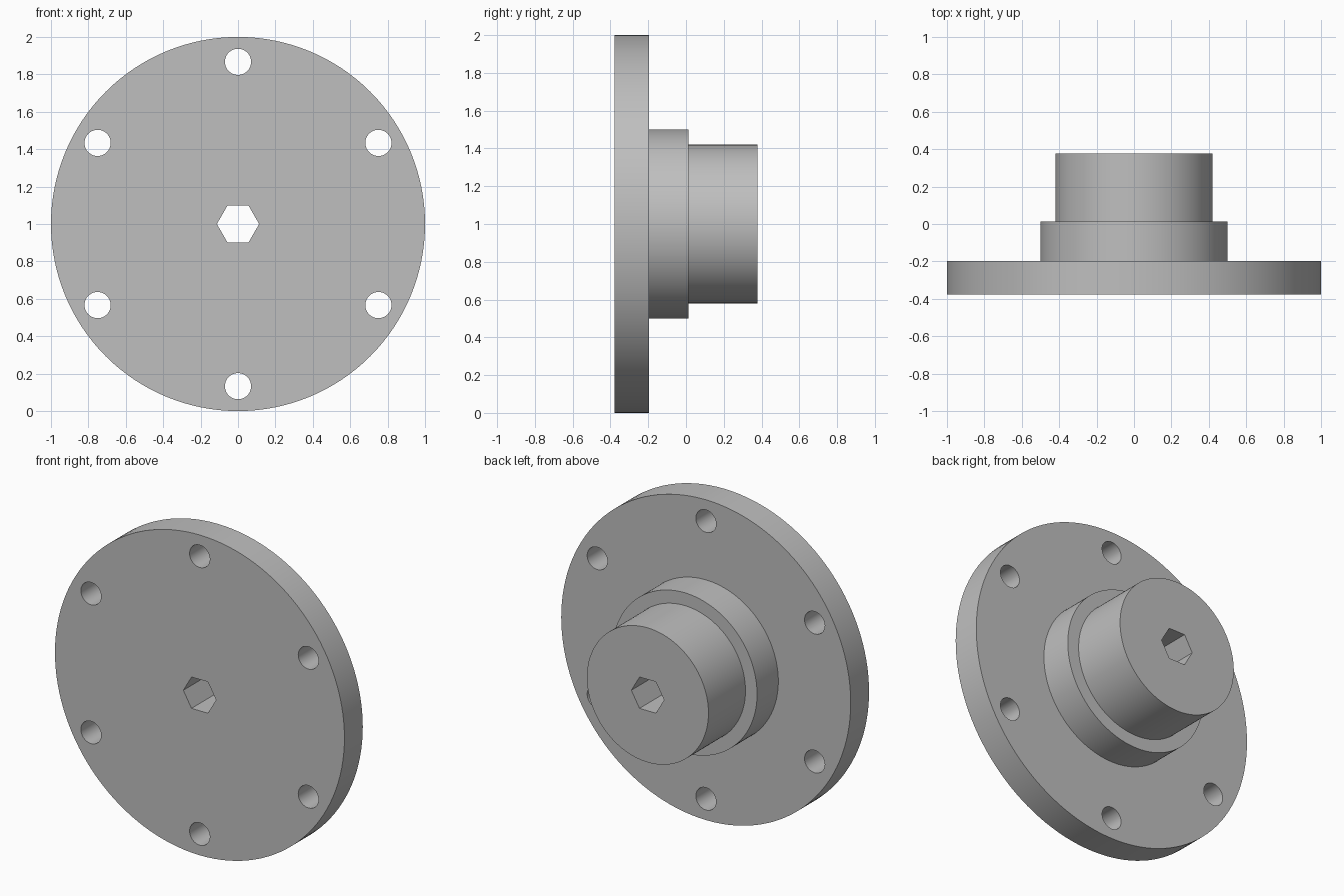
import bpy
import bmesh
from math import cos, sin, pi, radians
from mathutils import Matrix

cube = bpy.data.objects.get("Cube")
if cube:
    bpy.data.objects.remove(cube, do_unlink=True)

CENTRE_Z = 1.0
BACK = 0.378
SEGMENTS = 128

# Plain grey metal
metal = bpy.data.materials.new("grey metal")
metal.use_nodes = True
grey = (0.52, 0.52, 0.52, 1)
metal.diffuse_color = grey
metal.node_tree.nodes["Principled BSDF"].inputs["Base Color"].default_value = grey


def add_object(name, bm):
    bmesh.ops.recalc_face_normals(bm, faces=bm.faces)
    mesh = bpy.data.meshes.new(name)
    bm.to_mesh(mesh)
    bm.free()
    mesh.materials.append(metal)
    obj = bpy.data.objects.new(name, mesh)
    bpy.context.collection.objects.link(obj)
    return obj


def add_prism(bm, x, z, radius, sides):
    """Through-going prism along y, with a corner towards +x."""
    ring = [(x + radius * cos(2 * pi * i / sides), z + radius * sin(2 * pi * i / sides))
            for i in range(sides)]
    base = bm.faces.new([bm.verts.new((px, -0.6, pz)) for px, pz in ring])
    out = bmesh.ops.extrude_face_region(bm, geom=[base])
    moved = [v for v in out["geom"] if isinstance(v, bmesh.types.BMVert)]
    bmesh.ops.translate(bm, verts=moved, vec=(0, 1.2, 0))


# Stepped body: flange, collar and hub as one turned profile (radius, y)
profile = [(1.0, -BACK), (1.0, -0.197), (0.5, -0.197),
           (0.5, 0.013), (0.42, 0.013), (0.42, BACK)]
bm = bmesh.new()
rings = []
for radius, y in profile:
    rings.append([bm.verts.new((radius * cos(2 * pi * i / SEGMENTS), y,
                                CENTRE_Z + radius * sin(2 * pi * i / SEGMENTS)))
                  for i in range(SEGMENTS)])
for a, b in zip(rings, rings[1:]):
    for i in range(SEGMENTS):
        j = (i + 1) % SEGMENTS
        bm.faces.new((a[i], a[j], b[j], b[i]))
bm.faces.new(rings[0])
bm.faces.new(rings[-1])
body = add_object("flanged_hub", bm)

# Cutters: hexagonal bore and six bolt holes
bm = bmesh.new()
add_prism(bm, 0, CENTRE_Z, 0.113, 6)
for i in range(6):
    angle = radians(30 + 60 * i)
    add_prism(bm, 0.867 * cos(angle), CENTRE_Z + 0.867 * sin(angle), 0.07, 48)
cutter = add_object("hole_cutter", bm)
cutter.hide_render = True

bpy.ops.object.select_all(action="DESELECT")
body.select_set(True)
bpy.context.view_layer.objects.active = body
cut = body.modifiers.new("holes", "BOOLEAN")
cut.operation = "DIFFERENCE"
cut.solver = "EXACT"
cut.object = cutter
bpy.ops.object.modifier_apply(modifier=cut.name)
bpy.data.objects.remove(cutter, do_unlink=True)

# Smooth round walls, crisp rims and hexagon corners
bpy.ops.object.shade_smooth_by_angle(angle=radians(30))
